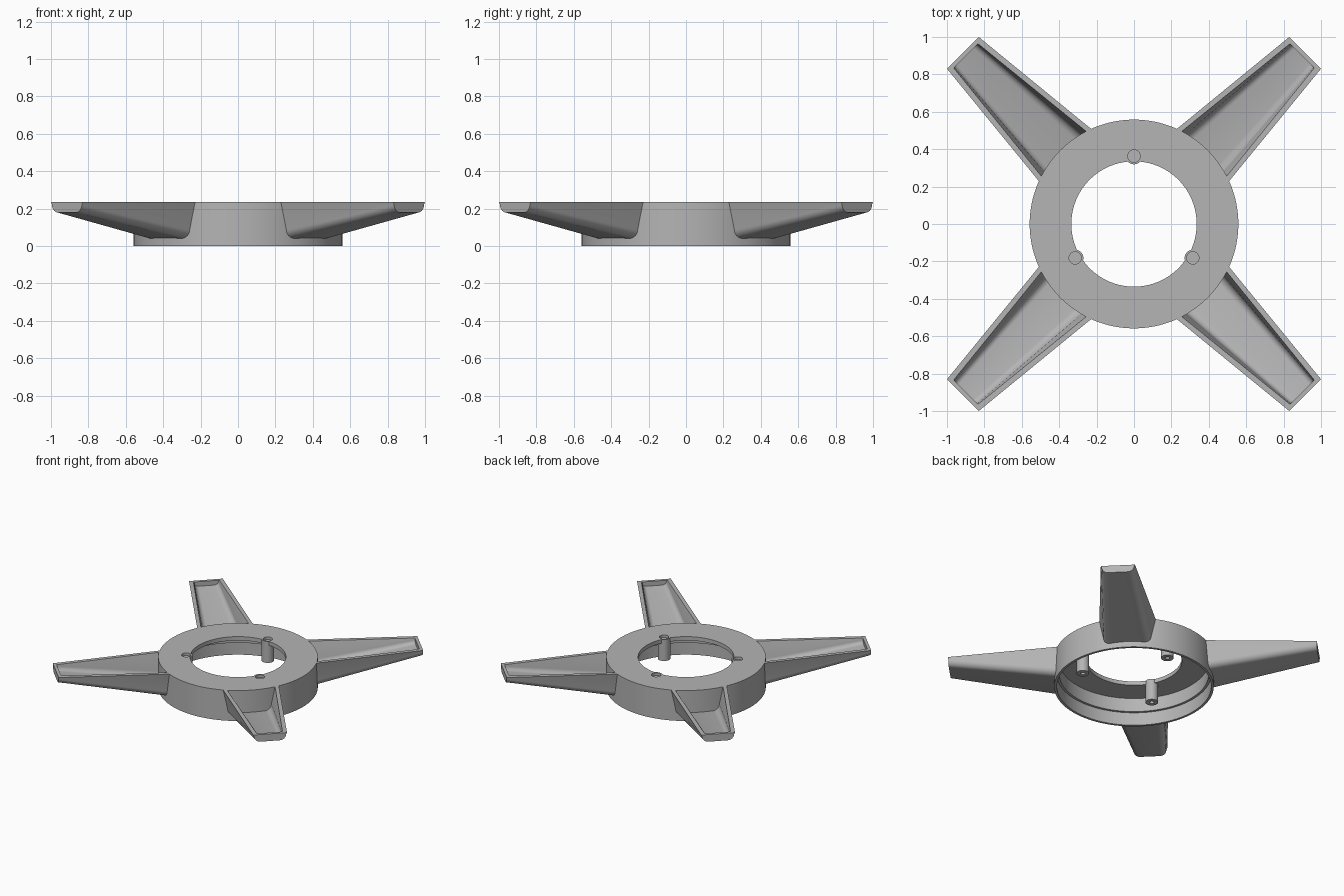
import bpy, bmesh, math
from mathutils import Matrix, Vector

cube = bpy.data.objects.get("Cube")
if cube:
    bpy.data.objects.remove(cube, do_unlink=True)

grey = bpy.data.materials.new("light_grey_plastic")
grey.use_nodes = True
colour = (0.46, 0.46, 0.46, 1)
grey.diffuse_color = colour
grey.node_tree.nodes["Principled BSDF"].inputs["Base Color"].default_value = colour

TOP = 0.235
RING_R = 0.558


def finish(bm, name):
    bmesh.ops.remove_doubles(bm, verts=bm.verts, dist=1e-5)
    bmesh.ops.recalc_face_normals(bm, faces=bm.faces)
    mesh = bpy.data.meshes.new(name)
    bm.to_mesh(mesh)
    bm.free()
    mesh.materials.append(grey)
    obj = bpy.data.objects.new(name, mesh)
    bpy.context.collection.objects.link(obj)
    return obj


def select(obj):
    bpy.ops.object.select_all(action='DESELECT')
    obj.select_set(True)
    bpy.context.view_layer.objects.active = obj


def smooth(obj):
    select(obj)
    bpy.ops.object.shade_smooth_by_angle(angle=math.radians(30))


def lathe(name, profile, steps, closed=True, centre=(0, 0)):
    """Revolve a radius/height profile about a vertical axis."""
    bm = bmesh.new()
    vs = [bm.verts.new((r, 0, z)) for r, z in profile]
    edges = [bm.edges.new(pair) for pair in zip(vs, vs[1:])]
    if closed:
        edges.append(bm.edges.new((vs[-1], vs[0])))
    bmesh.ops.spin(bm, geom=vs + edges, axis=(0, 0, 1), cent=(0, 0, 0),
                   angle=math.tau, steps=steps, use_merge=True)
    bmesh.ops.translate(bm, verts=bm.verts, vec=(*centre, 0))
    return finish(bm, name)


# Hollow ring: top plate, outer wall and a step inside the wall
ring = lathe("ring_housing", [
    (0.335, TOP), (RING_R, TOP), (RING_R, 0), (0.54, 0), (0.54, 0.1),
    (0.522, 0.1), (0.522, 0.205), (0.335, 0.205)], 128)

# Three screw posts set into the edge of the plate
for i in range(3):
    a = math.radians(90 + 120 * i)
    centre = (0.363 * math.cos(a), 0.363 * math.sin(a))
    cutter = lathe("post_cutter", [(0, 0.1), (0.039, 0.1), (0.039, 0.3), (0, 0.3)],
                   32, False, centre)
    cutter.hide_render = True
    select(ring)
    mod = ring.modifiers.new("post_seat", 'BOOLEAN')
    mod.operation = 'DIFFERENCE'
    mod.solver = 'EXACT'
    mod.object = cutter
    bpy.ops.object.modifier_apply(modifier=mod.name)
    bpy.data.objects.remove(cutter, do_unlink=True)
    post = lathe(f"screw_post_{i + 1}", [
        (0, 0.215), (0.033, 0.215), (0.033, TOP), (0.044, TOP),
        (0.044, 0.07), (0.016, 0.07), (0.016, 0.13), (0, 0.13)], 32, False, centre)
    smooth(post)
smooth(ring)


def section(half_top, half_low, low, r):
    """U-shaped cross-section with rounded lower corners."""
    side = [(half_top, TOP)]
    for k in range(9):
        a = math.pi / 2 * k / 8
        side.append((half_low - r + r * math.cos(a), low + r - r * math.sin(a)))
    return side + [(-w, z) for w, z in reversed(side)]


def at_ring(points):
    return [Vector((math.sqrt((RING_R - 0.004) ** 2 - w * w), w, z)) for w, z in points]


def at_tip(points, along):
    return [Vector((along, w, z)) for w, z in points]


# Tapered open-topped arms
def arm(name, angle):
    bm = bmesh.new()
    loops = [
        at_ring(section(0.198, 0.168, 0.04, 0.05)),
        at_tip(section(0.12, 0.114, 0.18, 0.045), 1.294),
        at_ring(section(0.17, 0.142, 0.062, 0.045)),
        at_tip(section(0.092, 0.086, 0.2, 0.03), 1.272)]
    out_root, out_tip, in_root, in_tip = [[bm.verts.new(p) for p in l] for l in loops]
    n = len(out_root)
    for j in range(n - 1):
        for a, b in ((out_root, out_tip), (in_tip, in_root), (in_root, out_root)):
            bm.faces.new((a[j], a[j + 1], b[j + 1], b[j]))
    # End walls and flat rim
    bm.faces.new(out_tip)
    bm.faces.new(in_tip)
    for j in (0, n - 1):
        bm.faces.new((out_root[j], out_tip[j], in_tip[j], in_root[j]))
    bm.faces.new((out_tip[0], out_tip[-1], in_tip[-1], in_tip[0]))
    bmesh.ops.transform(bm, matrix=Matrix.Rotation(angle, 4, 'Z'), verts=bm.verts)
    smooth(finish(bm, name))


for k, name in enumerate(("back_left", "back_right", "front_right", "front_left")):
    arm(name + "_arm", math.radians(45 + 90 * k))
